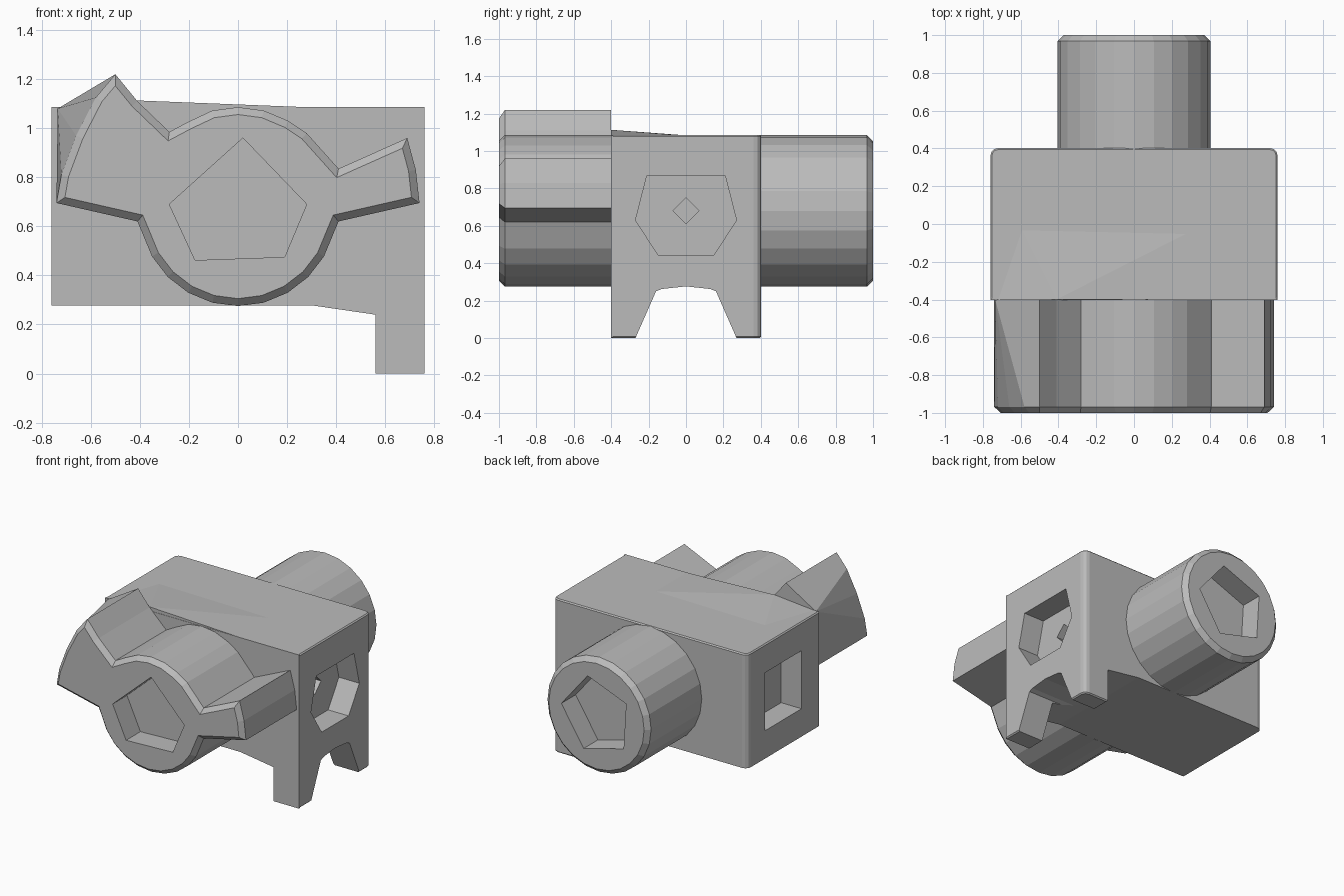
import bpy, bmesh, math
from mathutils import Vector

if "Cube" in bpy.data.objects:
    bpy.data.objects.remove(bpy.data.objects["Cube"])

grey = bpy.data.materials.new("plain grey")
grey.diffuse_color = (0.5, 0.5, 0.5, 1)
grey.use_nodes = True
grey.node_tree.nodes["Principled BSDF"].inputs["Base Color"].default_value = grey.diffuse_color


def add_object(name, bm):
    bmesh.ops.recalc_face_normals(bm, faces=bm.faces[:])
    me = bpy.data.meshes.new(name)
    bm.to_mesh(me)
    bm.free()
    ob = bpy.data.objects.new(name, me)
    bpy.context.collection.objects.link(ob)
    me.materials.append(grey)
    return ob


def loft(rings):
    """Skin a stack of equal-length rings and cap both ends."""
    bm = bmesh.new()
    vs = [[bm.verts.new(p) for p in r] for r in rings]
    n = len(vs[0])
    for a, b in zip(vs, vs[1:]):
        for i in range(n):
            j = (i + 1) % n
            bm.faces.new((a[i], a[j], b[j], b[i]))
    bm.faces.new(vs[0])
    bm.faces.new(vs[-1])
    bmesh.ops.remove_doubles(bm, verts=bm.verts[:], dist=1e-4)
    return bm


def along_y(pts, y):
    return [(x, y, z) for x, z in pts]


def along_x(pts, x):
    return [(x, y, z) for y, z in pts]


def inset(pts, d):
    """Mitred inset of a counter-clockwise outline."""
    out = []
    for i, p in enumerate(pts):
        p = Vector(p)
        a = (p - Vector(pts[i - 1])).normalized()
        b = (Vector(pts[(i + 1) % len(pts)]) - p).normalized()
        na, nb = Vector((-a.y, a.x)), Vector((-b.y, b.x))
        out.append(tuple(p + (na + nb) * d / (1 + na.dot(nb))))
    return out


def regular(n, r, start=0, cz=0.68):
    return [(r * math.cos(start + i * math.tau / n), cz + r * math.sin(start + i * math.tau / n))
            for i in range(n)]


def cut(ob, bm):
    cutter = add_object(ob.name + "_cutter", bm)
    cutter.hide_render = True
    mod = ob.modifiers.new("cut", 'BOOLEAN')
    mod.object = cutter
    mod.solver = 'EXACT'
    bpy.context.view_layer.objects.active = ob
    bpy.ops.object.modifier_apply(modifier=mod.name)
    bpy.data.objects.remove(cutter, do_unlink=True)


# Body block with its foot on the right
outline = [(-0.76, 0.278), (0.30, 0.278), (0.56, 0.24), (0.56, 0), (0.76, 0),
           (0.76, 1.086), (-0.76, 1.086)]
bm = loft([along_y(outline, -0.402), along_y(outline, 0.402)])
corners = [e for e in bm.edges if abs(abs(e.verts[0].co.x) - 0.76) < 1e-3
           and abs(e.verts[0].co.x - e.verts[1].co.x) < 1e-3
           and abs(e.verts[0].co.y - e.verts[1].co.y) < 1e-3]
bmesh.ops.bevel(bm, geom=corners, offset=0.04, segments=3, profile=0.5, affect='EDGES')
rims = [e for e in bm.edges if all(v.co.z > 1.08 or v.co.z < 0.01 for v in e.verts)
        and abs(e.verts[0].co.z - e.verts[1].co.z) < 1e-3]
bmesh.ops.bevel(bm, geom=rims, offset=0.008, segments=1, affect='EDGES')
body = add_object("body_block", bm)

# Notch that splits the foot in two
notch = [(-0.292, -0.05), (0.292, -0.05), (0.16, 0.25), (0.13, 0.262), (0, 0.276),
         (-0.13, 0.262), (-0.16, 0.25)]
cut(body, loft([along_x(notch, 0.2), along_x(notch, 0.9)]))

# Hexagonal socket, its small diamond hole, and the square socket opposite
hexagon = [(-0.21, 0.865), (-0.27, 0.63), (-0.15, 0.445), (0.15, 0.445), (0.27, 0.63), (0.21, 0.865)]
cut(body, loft([along_x(hexagon, 0.60), along_x(hexagon, 0.9)]))
diamond = regular(4, 0.07)
cut(body, loft([along_x(diamond, 0.45), along_x(diamond, 0.7)]))
square = [(-0.205, 0.475), (0.205, 0.475), (0.205, 0.885), (-0.205, 0.885)]
cut(body, loft([along_x(square, -0.9), along_x(square, -0.60)]))

# Rear round boss with chamfer and pentagonal socket
ring = regular(24, 0.405, math.pi / 2)
rear = add_object("rear_boss", loft([along_y(ring, 0.39), along_y(ring, 0.968),
                                     along_y(inset(ring, 0.032), 1.0)]))
pent = regular(5, 0.275, 0.06)
cut(rear, loft([along_y(pent, 0.84), along_y(pent, 1.1)]))

# Front boss: round below, with two wings and a humped top
lower = [(0.405 * math.cos(math.radians(a)), 0.68 + 0.405 * math.sin(math.radians(a)))
         for a in range(-165, -14, 15)]
hump = [(0.28, 0.98), (0.205, 1.03), (0.105, 1.072), (0, 1.086), (-0.105, 1.072),
        (-0.205, 1.025), (-0.28, 0.985)]
right_wing = [(0.41, 0.62), (0.74, 0.695), (0.725, 0.83), (0.69, 0.96), (0.41, 0.835)]
left_wing = [(-0.41, 1.11), (-0.50, 1.22), (-0.58, 1.125), (-0.66, 0.97), (-0.72, 0.81),
             (-0.74, 0.695), (-0.41, 0.62)]
profile = lower + right_wing + hump + left_wing
# the left wing's outer curve flares out to the block's top corner
back = [(-0.735, 1.08) if p in left_wing[2:5] else p for p in profile]
front = add_object("front_boss", loft([along_y(back, -0.401), along_y(profile, -0.968),
                                       along_y(inset(profile, 0.03), -1.0)]))
pent = [(0.02, 0.96), (0.28, 0.69), (0.19, 0.475), (-0.175, 0.462), (-0.28, 0.69)]
cut(front, loft([along_y(pent, -1.1), along_y(pent, -0.84)]))

# Shallow raised facet on top of the block behind the left wing
bm = bmesh.new()
apex = bm.verts.new((-0.41, -0.4, 1.113))
base = [bm.verts.new((x, y, 1.085)) for x, y in
        [(-0.73, -0.4), (-0.60, -0.02), (0.30, -0.04), (0.30, -0.4)]]
for a, b in zip(base, base[1:] + base[:1]):
    bm.faces.new((apex, a, b))
bm.faces.new(base)
add_object("top_facet", bm)
